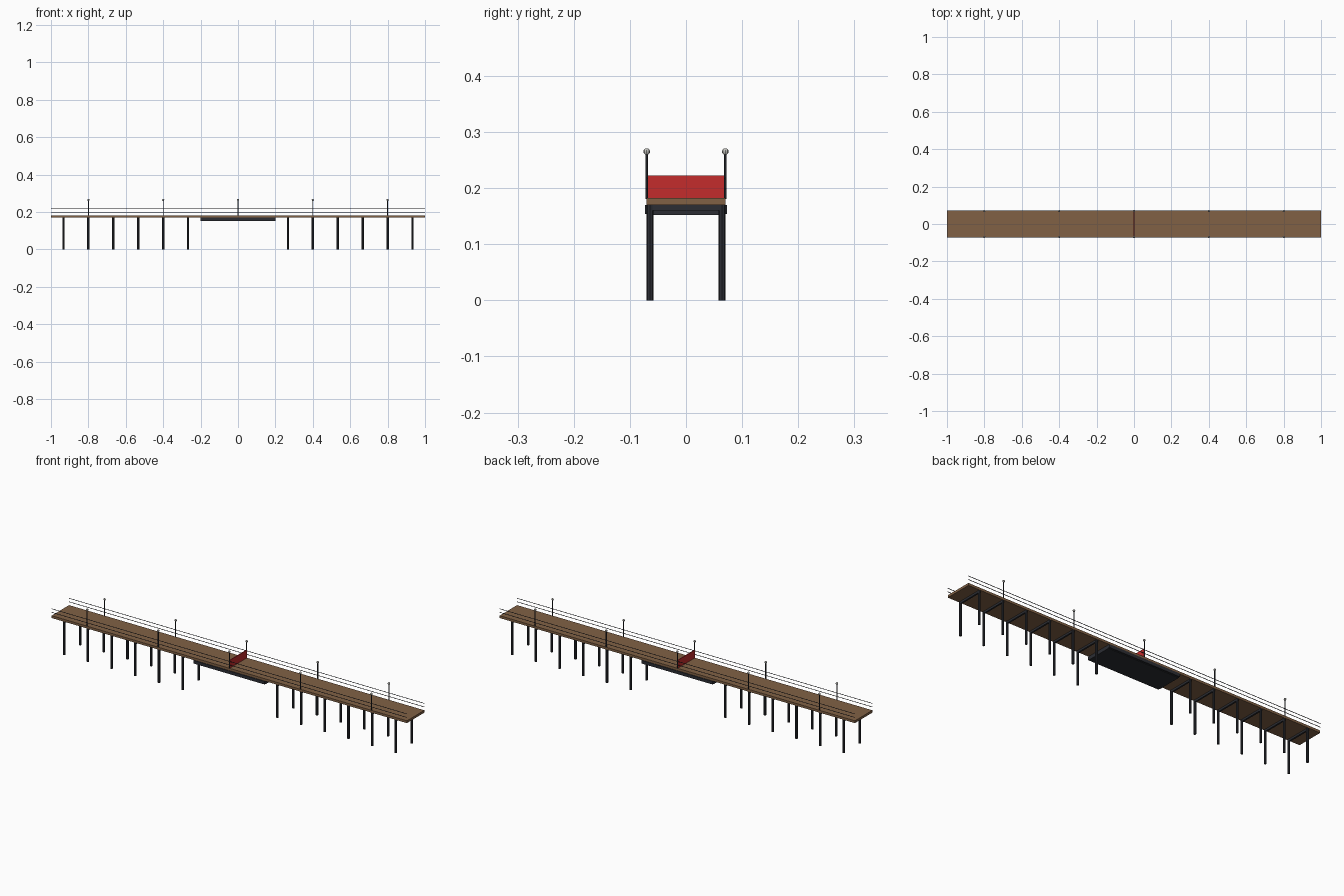
import bpy
import bmesh
from mathutils import Matrix, Vector

if "Cube" in bpy.data.objects:
    bpy.data.objects.remove(bpy.data.objects["Cube"])


def material(name, rgb):
    m = bpy.data.materials.new(name)
    m.diffuse_color = (*rgb, 1)
    m.use_nodes = True
    m.node_tree.nodes["Principled BSDF"].inputs["Base Color"].default_value = m.diffuse_color
    return m


WOOD = material("wood", (0.22, 0.12, 0.06))
STEEL = material("dark_steel", (0.025, 0.027, 0.034))
RED = material("red_paint", (0.55, 0.025, 0.025))
GLASS = material("lamp_glass", (0.55, 0.55, 0.52))


def finish(name, bm, mat, smooth=False):
    me = bpy.data.meshes.new(name)
    bm.to_mesh(me)
    bm.free()
    for p in me.polygons:
        p.use_smooth = smooth
    me.materials.append(mat)
    ob = bpy.data.objects.new(name, me)
    bpy.context.collection.objects.link(ob)
    return ob


def box(name, lo, hi, mat):
    lo, hi = Vector(lo), Vector(hi)
    bm = bmesh.new()
    bmesh.ops.create_cube(bm, size=1, matrix=Matrix.Translation((lo + hi) / 2) @ Matrix.Diagonal((*(hi - lo), 1)))
    return finish(name, bm, mat)


def rod(name, a, b, r, mat, sides=8):
    a, b = Vector(a), Vector(b)
    d = b - a
    bm = bmesh.new()
    rot = d.to_track_quat('Z', 'Y').to_matrix().to_4x4()
    bmesh.ops.create_cone(bm, cap_ends=True, segments=sides, radius1=r, radius2=r, depth=d.length,
                          matrix=Matrix.Translation((a + b) / 2) @ rot)
    return finish(name, bm, mat)


def ball(name, c, r, mat):
    bm = bmesh.new()
    bmesh.ops.create_uvsphere(bm, u_segments=8, v_segments=6, radius=r, matrix=Matrix.Translation(c))
    return finish(name, bm, mat)


# Walkway deck
box("deck", (-1, -0.07, 0.17), (1, 0.07, 0.182), WOOD)

# Central span stiffener
box("span_plate", (-0.2, -0.065, 0.152), (0.2, 0.065, 0.1705), STEEL)
for s, side in ((-1, "front"), (1, "back")):
    ys = sorted((s * 0.064, s * 0.073))
    box(f"{side}_span_girder", (-0.2, ys[0], 0.154), (0.2, ys[1], 0.17), STEEL)

# Piers: paired piles with a cross beam
for sx in (-1, 1):
    for i in range(6):
        x = sx * (4 + 2 * i) / 15
        for y in (-0.064, 0.064):
            rod("pile", (x, y, 0), (x, y, 0.171), 0.006, STEEL)
        box("pile_cross_beam", (x - 0.004, -0.064, 0.160), (x + 0.004, 0.064, 0.1705), STEEL)

# Handrails and lamp posts on both edges
for y in (-0.07, 0.07):
    for z in (0.199, 0.217):
        rod("handrail", (-1, y, z), (1, y, z), 0.0015, STEEL, 6)
    for x in (-0.8, -0.4, 0, 0.4, 0.8):
        rod("lamp_post", (x, y, 0.181), (x, y, 0.262), 0.0025, STEEL, 6)
        ball("lamp_globe", (x, y, 0.265), 0.006, GLASS)

# Barrier across the middle
box("barrier", (-0.002, -0.07, 0.182), (0.002, 0.07, 0.222), RED)
